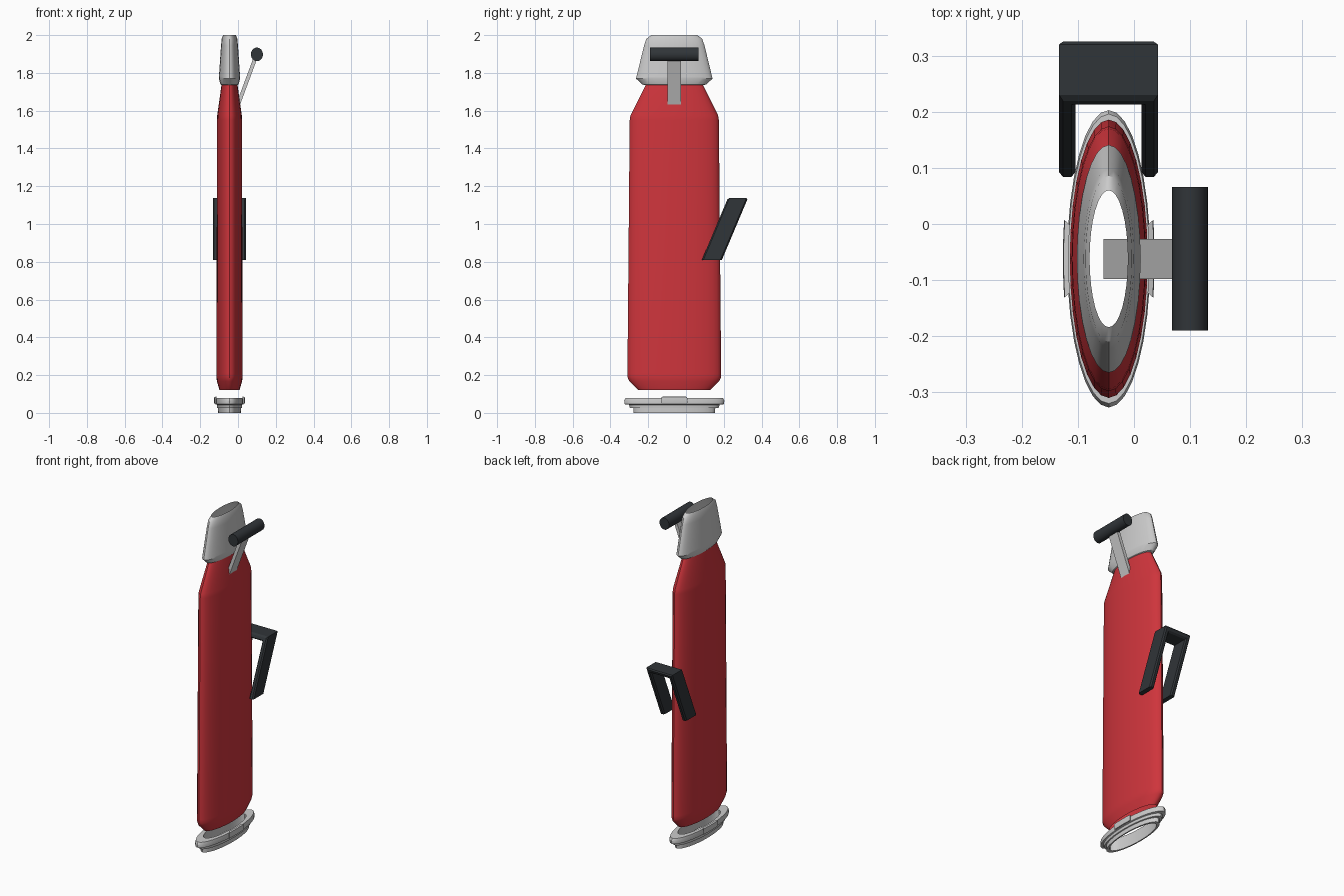
import bpy, bmesh, math
from mathutils import Vector

if "Cube" in bpy.data.objects:
    bpy.data.objects.remove(bpy.data.objects["Cube"])

CX, CY, FLAT, SEG = -0.045, -0.062, 0.28, 32


def material(name, rgb):
    m = bpy.data.materials.new(name)
    m.diffuse_color = (*rgb, 1)
    m.use_nodes = True
    m.node_tree.nodes["Principled BSDF"].inputs["Base Color"].default_value = m.diffuse_color
    return m


red = material("red_paint", (0.62, 0.035, 0.045))
dark = material("dark_rubber", (0.03, 0.035, 0.04))


def finish(name, bm, mat=None, angle=30):
    bmesh.ops.recalc_face_normals(bm, faces=bm.faces)
    me = bpy.data.meshes.new(name)
    bm.to_mesh(me)
    bm.free()
    ob = bpy.data.objects.new(name, me)
    bpy.context.collection.objects.link(ob)
    if mat:
        me.materials.append(mat)
    bpy.ops.object.select_all(action='DESELECT')
    ob.select_set(True)
    bpy.context.view_layer.objects.active = ob
    bpy.ops.object.shade_smooth_by_angle(angle=math.radians(angle))
    return ob


def flat_lathe(name, profile, mat=None, closed=False, arc=None, seg=SEG):
    """Revolve (radius, z) points into a flattened ellipse, fully or over an arc."""
    bm = bmesh.new()
    a0, a1 = arc or (0, 2 * math.pi)
    rings = []
    for i in range(seg + (1 if arc else 0)):
        a = a0 + (a1 - a0) * i / seg
        rings.append([bm.verts.new((CX + FLAT * r * math.cos(a), CY + r * math.sin(a), z))
                      for r, z in profile])
    n = len(profile)
    for i in range(seg):
        p, q = rings[i], rings[(i + 1) % len(rings)]
        for j in range(n if closed else n - 1):
            k = (j + 1) % n
            bm.faces.new((p[j], q[j], q[k], p[k]))
    if arc:
        bm.faces.new(rings[0])
        bm.faces.new(rings[-1])
    return finish(name, bm, mat)


# open cylinder shell
flat_lathe("body", [(0.19, 0.12), (0.238, 0.168), (0.248, 0.19), (0.248, 0.21),
                    (0.236, 1.55), (0.232, 1.575), (0.152, 1.735)], red)

# open top cap
flat_lathe("cap", [(0.152, 1.735), (0.168, 1.738), (0.203, 1.77), (0.200, 1.78),
                   (0.160, 1.945), (0.148, 1.98), (0.122, 2.0)])

# stepped base ring
flat_lathe("base_ring", [(0.19, 0), (0.215, 0), (0.217, 0.025), (0.235, 0.027),
                         (0.240, 0.043), (0.263, 0.046), (0.265, 0.065),
                         (0.258, 0.078), (0.19, 0.078)], closed=True)

# clips on both flat sides of the base
for side, mid in (("right", 0), ("left", math.pi)):
    flat_lathe("base_clip_" + side, [(0.255, 0.048), (0.285, 0.048), (0.292, 0.055),
                                     (0.288, 0.083), (0.255, 0.086)],
               closed=True, arc=(mid - 0.24, mid + 0.24), seg=6)

# slanted U-shaped carrying handle
bm = bmesh.new()
section = [(1, 0.5), (0.85, 1), (-0.85, 1), (-1, 0.5),
           (-1, -0.5), (-0.85, -1), (0.85, -1), (1, -0.5)]
T = 0.0145
path = [((-0.119, 0.137, 0.81), (-T, 0)), ((-0.119, 0.269, 1.123), (-T, T)),
        ((0.028, 0.269, 1.123), (T, T)), ((0.028, 0.137, 0.81), (T, 0))]
rings = [[bm.verts.new((c[0] + v * tx, c[1] + u * 0.053 + v * tz * 0.42, c[2] + v * tz))
          for u, v in section] for c, (tx, tz) in path]
for p, q in zip(rings, rings[1:]):
    for j in range(8):
        k = (j + 1) % 8
        bm.faces.new((p[j], q[j], q[k], p[k]))
bm.faces.new(rings[0])
bm.faces.new(rings[-1])
finish("carry_handle", bm, dark)

# flat lever running from inside the body up to the grip
bm = bmesh.new()
top, low = Vector((0.1, 0, 1.9)), Vector((-0.045, 0, 1.51))
d = (top - low).normalized()
n = Vector((d.z, 0, -d.x)) * 0.01
ends = []
for y in (-0.098, -0.027):
    o = Vector((0, y, 0))
    ends.append([bm.verts.new(p + o) for p in (low - n, low + n, top + n, top - n)])
for j in range(4):
    k = (j + 1) % 4
    bm.faces.new((ends[0][j], ends[0][k], ends[1][k], ends[1][j]))
for e in ends:
    bm.faces.new(e)
finish("lever", bm)

# round lever grip
bm = bmesh.new()
bmesh.ops.create_cone(bm, cap_ends=True, segments=24, radius1=1, radius2=1, depth=0.255)
for v in bm.verts:
    x, y, z = v.co
    v.co = (0.1 + 0.032 * x, CY + z, 1.898 + 0.036 * y)
finish("lever_grip", bm, dark)
